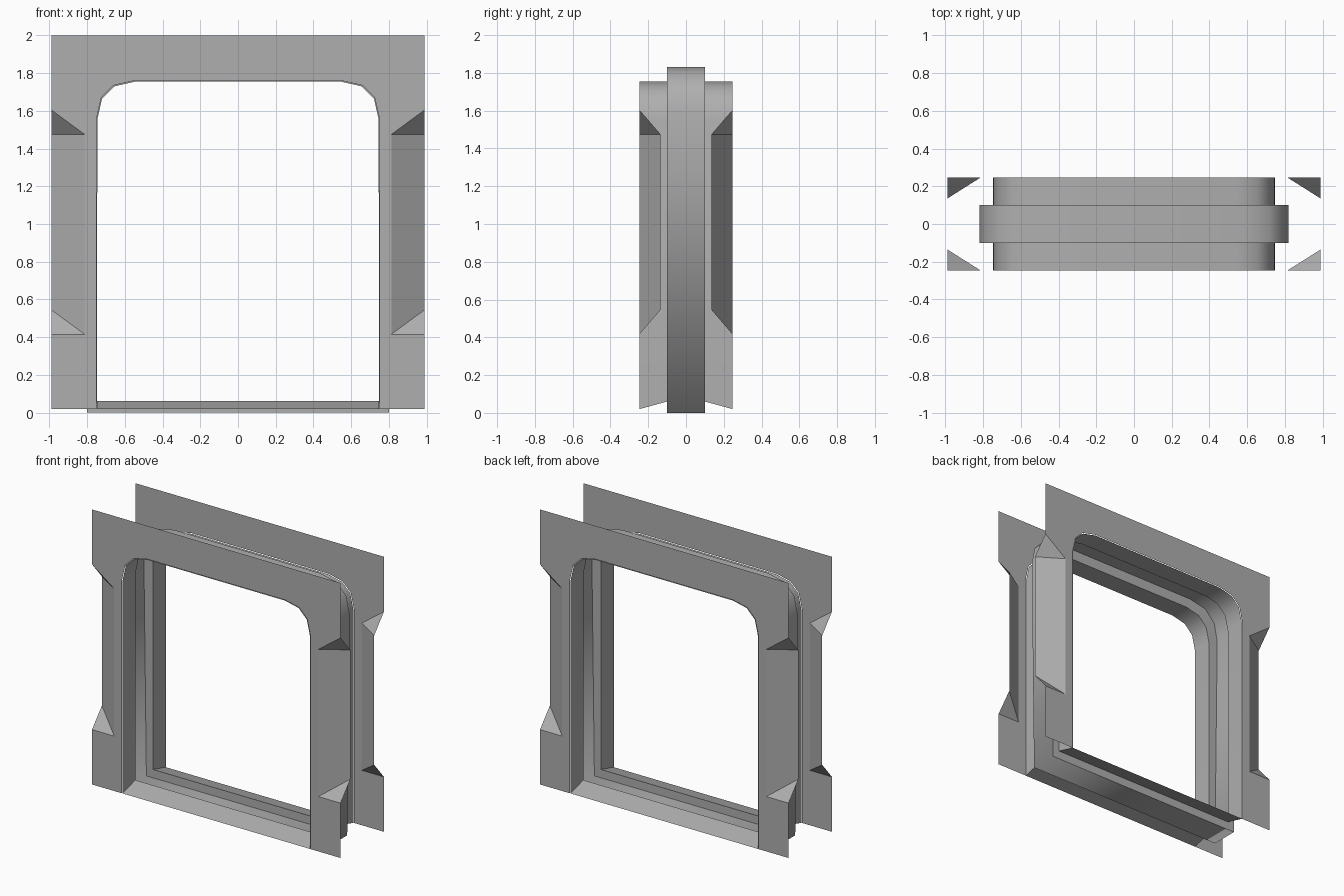
import bpy, bmesh, math

if "Cube" in bpy.data.objects:
    bpy.data.objects.remove(bpy.data.objects["Cube"])

# Dark grey paint shared by both parts
paint = bpy.data.materials.new("dark_grey")
paint.diffuse_color = (0.43, 0.43, 0.43, 1)
paint.use_nodes = True
paint.node_tree.nodes["Principled BSDF"].inputs["Base Color"].default_value = paint.diffuse_color


def finish(bm, name):
    mesh = bpy.data.meshes.new(name)
    bm.to_mesh(mesh)
    bm.free()
    mesh.materials.append(paint)
    obj = bpy.data.objects.new(name, mesh)
    bpy.context.collection.objects.link(obj)
    return obj


# Right half of the arched opening, from the sill upwards
ARCH = [(0.75, 1.56), (0.725, 1.67), (0.66, 1.735), (0.55, 1.76)]
LINING_ARCH = [(x - 0.004, z - 0.005) for x, z in ARCH]
GROOVE_ARCH = [(0.82, 1.59), (0.793, 1.72), (0.715, 1.802), (0.58, 1.83)]


def ring(foot_x, foot_z, arch):
    half = [(foot_x, foot_z)] + arch
    return half + [(-x, z) for x, z in reversed(half)]


# Stepped lining: outer lip, raised sill edge, deep central groove
lip = ring(0.748, 0.02, LINING_ARCH)
inner = ring(0.748, 0.06, LINING_ARCH)
groove = ring(0.80, 0.0, GROOVE_ARCH)
sections = [(-0.247, lip), (-0.10, inner), (-0.10, groove),
            (0.10, groove), (0.10, inner), (0.247, lip)]

bm = bmesh.new()
rings = [[bm.verts.new((x, y, z)) for x, z in pts] for y, pts in sections]
n = len(lip)
for a, b in zip(rings, rings[1:]):
    for j in range(n):
        k = (j + 1) % n
        f = bm.faces.new((a[j], a[k], b[k], b[j]))
        f.smooth = True
bm.normal_update()
for e in bm.edges:
    if len(e.link_faces) == 2:
        e.smooth = e.calc_face_angle() < math.radians(40)
# The groove is softly shaded all the way round its foot
for j in (0, n - 1):
    bm.edges.get((rings[2][j], rings[3][j])).smooth = True
finish(bm, "door_lining")

# Face plate: right front quarter, mirrored to the left and to the back
Y, YC = -0.247, -0.135
outline = ([(0, 1.76)] + ARCH[::-1] +
           [(0.75, 0.02), (0.99, 0.02), (0.99, 0.415), (0.813, 0.415),
            (0.813, 1.475), (0.99, 1.605), (0.99, 2.0), (0, 2.0)])
bm = bmesh.new()
v = [bm.verts.new((x, Y, z)) for x, z in outline]
bm.faces.new(v)

# Chamfered notch in the outer edge with a sloped facet at each end
low_out, low_in, top_in, top_out = v[7:11]
deep_low = bm.verts.new((0.99, YC, 0.545))
deep_top = bm.verts.new((0.99, YC, 1.475))
bm.faces.new((low_in, low_out, deep_low))
bm.faces.new((low_in, deep_low, deep_top, top_in))
bm.faces.new((top_in, deep_top, top_out))
plate = finish(bm, "face_plates")
mirror = plate.modifiers.new("mirror", 'MIRROR')
mirror.use_axis = (True, True, False)
